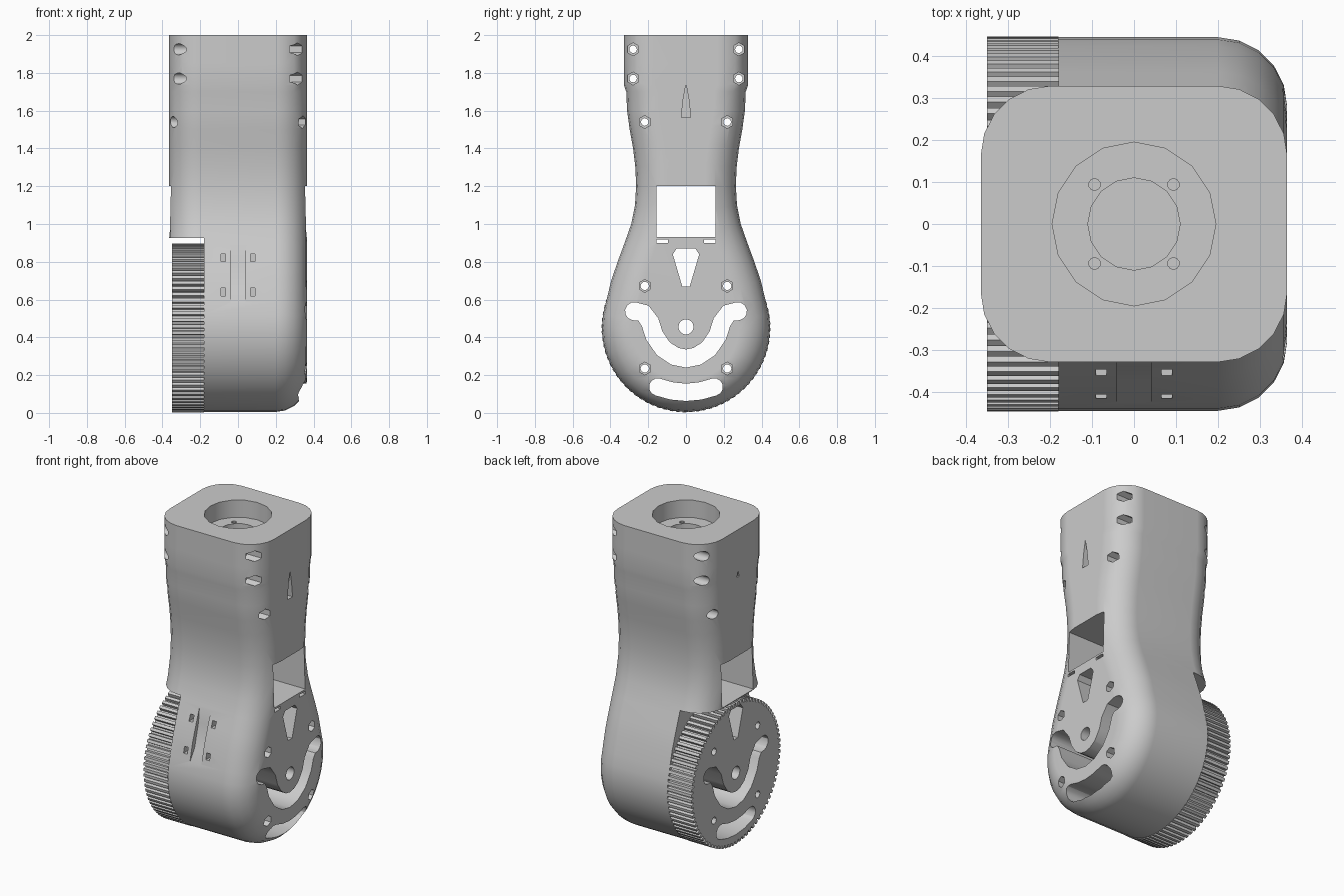
import bpy, bmesh
from math import sin, cos, pi, atan2
from mathutils import Vector

if "Cube" in bpy.data.objects:
    bpy.data.objects.remove(bpy.data.objects["Cube"])

grey = bpy.data.materials.new("grey plastic")
grey.use_nodes = True
grey.diffuse_color = (0.6, 0.6, 0.6, 1)
grey.node_tree.nodes["Principled BSDF"].inputs["Base Color"].default_value = (0.6, 0.6, 0.6, 1)

AXLE_Z, FILLET, SPLIT_X = 0.45, 0.165, -0.18


def make_object(name, bm):
    bmesh.ops.recalc_face_normals(bm, faces=bm.faces[:])
    mesh = bpy.data.meshes.new(name)
    bm.to_mesh(mesh)
    bm.free()
    obj = bpy.data.objects.new(name, mesh)
    obj.data.materials.append(grey)
    bpy.context.collection.objects.link(obj)
    return obj


def loft(bm, rings):
    rows = [[bm.verts.new(p) for p in ring] for ring in rings]
    n = len(rows[0])
    for a, b in zip(rows, rows[1:]):
        for i in range(n):
            bm.faces.new((a[i], a[(i + 1) % n], b[(i + 1) % n], b[i]))
    bm.faces.new(rows[0][::-1])
    bm.faces.new(rows[-1])


def prism(bm, pts, lo, hi, axis="x"):
    place = (lambda p, h: (h, p[0], p[1])) if axis == "x" else (lambda p, h: (p[0], p[1], h))
    loft(bm, [[place(p, h) for p in pts] for h in (lo, hi)])


def rect(a0, a1, b0, b1):
    return [(a0, b0), (a1, b0), (a1, b1), (a0, b1)]


def circle(a, b, r, n=16):
    return [(a + r * sin(2 * pi * i / n), b + r * cos(2 * pi * i / n)) for i in range(n)]


def slot(half, r):
    """Round-ended slot along a path mirrored about its last point."""
    path = [Vector(p) for p in half + [(-y, z) for y, z in half[-2::-1]]]
    left, right = [], []
    for i, p in enumerate(path):
        d = (path[min(i + 1, len(path) - 1)] - path[max(i - 1, 0)]).normalized()
        n = Vector((-d.y, d.x)) * r
        left.append(p + n)
        right.append(p - n)

    def cap(center, start):
        a = atan2(start.y - center.y, start.x - center.x)
        return [center + r * Vector((cos(a - k * pi / 6), sin(a - k * pi / 6))) for k in range(1, 6)]
    return left + cap(path[-1], left[-1]) + right[::-1] + cap(path[0], right[0])


def cut(target, bm):
    cutter = make_object("cutter", bm)
    cutter.hide_render = True
    mod = target.modifiers.new("cut", "BOOLEAN")
    mod.object, mod.solver, mod.use_self = cutter, "EXACT", True
    bpy.context.view_layer.objects.active = target
    bpy.ops.object.modifier_apply(modifier=mod.name)
    bpy.data.objects.remove(cutter)


def drive_holes(bm):
    """Openings shared by the pulley and the lower body."""
    wave = [(-0.275, 0.538), (-0.225, 0.528), (-0.19, 0.48), (-0.168, 0.41),
            (-0.12, 0.34), (-0.06, 0.3), (0, 0.288)]
    arc = [(-0.15, 0.137), (-0.075, 0.116), (0, 0.109)]
    wedge = [(-0.02, 0.67), (0.02, 0.67), (0.07, 0.84), (0.05, 0.87), (-0.05, 0.87), (-0.07, 0.84)]
    for outline in (slot(wave, 0.048), slot(arc, 0.046), wedge, circle(0, 0.455, 0.04)):
        prism(bm, outline, -0.6, 0.6)
    for s in (-1, 1):
        for z in (0.235, 0.672):
            prism(bm, circle(s * 0.218, z, 0.022, 12), -0.6, 0.6)


# Body: side outline lofted across x with rounded edges
half = [(0.316, 2), (0.316, 1.85), (0.316, 1.735), (0.316, 1.7), (0.312, 1.6), (0.298, 1.5),
        (0.28, 1.4), (0.268, 1.3), (0.264, 1.2), (0.27, 1.1), (0.29, 1.0), (0.325, 0.9),
        (0.362, 0.8), (0.396, 0.7)]
half += [(0.445 * cos(a), AXLE_Z + 0.445 * sin(a)) for a in (pi * (0.1 - 0.05 * k) for k in range(12))]
outline = [Vector(p) for p in half + [(0, 0.005)] + [(-y, z) for y, z in half[::-1]]]
normals = []
for i in range(len(outline)):
    d = outline[min(i + 1, len(outline) - 1)] - outline[max(i - 1, 0)]
    normals.append(Vector((-d.y, d.x)).normalized())
normals[0], normals[-1] = Vector((1, 0)), Vector((-1, 0))


def body_ring(x, inset):
    ring = []
    for p, n in zip(outline, normals):
        q = p - n * inset
        collar = 0.013 if p.y > 1.73 else 0
        ring.append((x, q.x + (collar if p.x > 0 else -collar), q.y))
    return ring


steps = [k * pi / 10 for k in range(6)]
rings = [body_ring(-0.2 - FILLET * cos(a), FILLET * (1 - sin(a))) for a in steps]
rings += [body_ring(0.2 + FILLET * cos(a), FILLET * (1 - sin(a))) for a in steps[::-1]]
bm = bmesh.new()
loft(bm, rings)
body = make_object("arm_body", bm)

# Pulley recess
bm = bmesh.new()
prism(bm, rect(-0.6, 0.6, -0.2, 0.925), -0.6, SPLIT_X)
cut(body, bm)

# Side openings and screw holes
bm = bmesh.new()
drive_holes(bm)
prism(bm, rect(-0.155, 0.155, 0.93, 1.2), -0.6, 0.6)
for s in (-1, 1):
    prism(bm, rect(*sorted((s * 0.095, s * 0.155)), 0.9, 0.918), -0.6, 0.6)
    for y, z in ((0.28, 1.925), (0.28, 1.77), (0.218, 1.54)):
        prism(bm, circle(s * y, z, 0.02, 12), -0.6, 0.6)
        prism(bm, circle(s * y, z, 0.034, 6), 0.24, 0.6)
        prism(bm, circle(s * y, z, 0.03), -0.6, -0.24)
    for z in (0.235, 0.672):
        prism(bm, circle(s * 0.218, z, 0.034, 6), 0.24, 0.6)
# Pointed slits on both sides
prism(bm, [(-0.025, 1.565), (0.025, 1.565), (0.015, 1.66), (0, 1.74), (-0.015, 1.66)], 0.31, 0.6)
prism(bm, [(-0.012, 1.7), (0.012, 1.7), (0, 1.74)], -0.6, -0.33)
cut(body, bm)

# Top socket, bore and mounting holes
bm = bmesh.new()
prism(bm, circle(0, 0, 0.195), 1.89, 2.2, "z")
prism(bm, circle(0, 0, 0.11), 1.8, 2.1, "z")
for a in (-0.094, 0.094):
    for b in (-0.094, 0.094):
        prism(bm, circle(a, b, 0.014, 10), 1.82, 2.1, "z")
cut(body, bm)

# Cable groove and tie slots on the front
bm = bmesh.new()
prism(bm, [(-0.325, 0.93), (-0.338, 0.8), (-0.378, 0.65), (-0.44, 0.56), (-0.6, 0.56), (-0.6, 0.93)], -0.04, 0.04)
for s in (-1, 1):
    for z, depth in ((0.822, -0.31), (0.64, -0.37)):
        prism(bm, rect(-0.6, depth, z - 0.02, z + 0.02), s * 0.078 - 0.013, s * 0.078 + 0.013)
cut(body, bm)

# Toothed pulley
teeth = 80
bm = bmesh.new()
rim = []
for i in range(teeth):
    for f, r in ((0, 0.447), (0.5, 0.447), (0.6, 0.428), (0.9, 0.428)):
        a = 2 * pi * (i + f) / teeth
        rim.append((r * sin(a), AXLE_Z + r * cos(a)))
prism(bm, rim, -0.35, SPLIT_X)
pulley = make_object("toothed_pulley", bm)
bm = bmesh.new()
drive_holes(bm)
cut(pulley, bm)

# Shading
for obj in (body, pulley):
    bpy.ops.object.select_all(action="DESELECT")
    obj.select_set(True)
    bpy.context.view_layer.objects.active = obj
    bpy.ops.object.shade_smooth_by_angle(angle=pi / 6)
    obj.modifiers.new("weighted_normals", "WEIGHTED_NORMAL").keep_sharp = True
